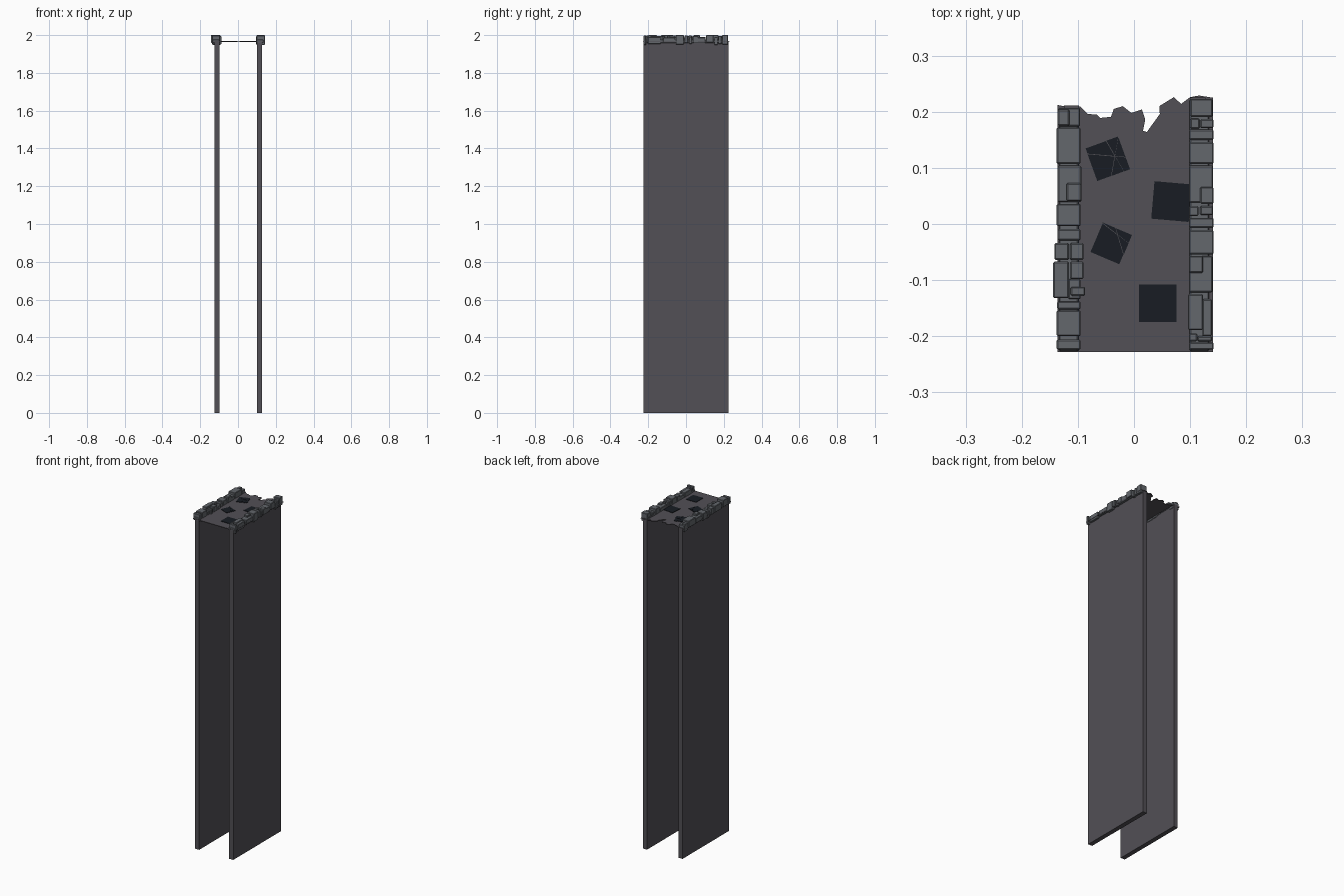
import bpy, bmesh, math, random
from mathutils import Vector, Matrix

if "Cube" in bpy.data.objects:
    bpy.data.objects.remove(bpy.data.objects["Cube"])

random.seed(4)


def material(name, rgb):
    m = bpy.data.materials.new(name)
    m.diffuse_color = (*rgb, 1)
    m.use_nodes = True
    m.node_tree.nodes["Principled BSDF"].inputs["Base Color"].default_value = m.diffuse_color
    return m


WALL = material("wall_grey", (0.085, 0.08, 0.092))
STONE = material("stone_grey", (0.125, 0.135, 0.15))
DARK = material("dark_tile", (0.009, 0.012, 0.017))


def finish(name, bm, mat):
    bmesh.ops.recalc_face_normals(bm, faces=bm.faces)
    me = bpy.data.meshes.new(name)
    bm.to_mesh(me)
    bm.free()
    ob = bpy.data.objects.new(name, me)
    me.materials.append(mat)
    bpy.context.collection.objects.link(ob)
    return ob


def add_box(bm, x0, x1, y0, y1, z0, z1):
    mtx = Matrix.Translation(((x0 + x1) / 2, (y0 + y1) / 2, (z0 + z1) / 2)) \
        @ Matrix.Diagonal((x1 - x0, y1 - y0, z1 - z0, 1))
    bmesh.ops.create_cube(bm, size=1, matrix=mtx)


# Tall side walls
for name, x0, x1, y1 in (("left_wall", -0.125, -0.098, 0.211), ("right_wall", 0.10, 0.127, 0.225)):
    bm = bmesh.new()
    add_box(bm, x0, x1, -0.226, y1, 0, 1.97)
    finish(name, bm, WALL)

# Walkway slab with a broken back edge
edge = [(-.136, .212), (-.12, .209), (-.095, .209), (-.082, .196), (-.066, .195), (-.06, .189),
        (-.041, .191), (-.036, .205), (-.02, .21), (-.005, .198), (.014, .204), (.02, .186),
        (.016, .166), (.023, .164), (.046, .196), (.045, .21), (.071, .226), (.084, .214),
        (.1, .226), (.116, .229), (.141, .225)]
bm = bmesh.new()
outline = [(.141, -.228), (-.136, -.228)] + edge
face = bm.faces.new([bm.verts.new((x, y, 1.963)) for x, y in outline])
ext = bmesh.ops.extrude_face_region(bm, geom=[face])
bmesh.ops.translate(bm, vec=(0, 0, 0.004),
                    verts=[g for g in ext["geom"] if isinstance(g, bmesh.types.BMVert)])
finish("walkway_slab", bm, WALL)


# Stone blocks along both edges: x0, x1, y0, y1, height level (0 low, 1 high)
left = [(-.135, -.096, .174, .207, 0), (-.136, -.115, .175, .204, 1), (-.138, -.095, .107, .172, 1),
        (-.136, -.094, .039, .104, 0), (-.12, -.094, .041, .073, 1), (-.138, -.095, -.004, .036, 1),
        (-.136, -.095, -.029, -.009, 0), (-.142, -.116, -.064, -.034, 1), (-.114, -.09, -.064, -.034, 0),
        (-.144, -.116, -.132, -.067, 1), (-.114, -.09, -.098, -.067, 1), (-.117, -.095, -.134, -.098, 0),
        (-.113, -.087, -.128, -.112, 1), (-.137, -.095, -.152, -.138, 0), (-.138, -.095, -.2, -.154, 1),
        (-.138, -.095, -.224, -.206, 1)]
right = [(.1, .14, .191, .223, 1), (.1, .117, .17, .188, 0), (.118, .142, .171, .187, 1),
         (.098, .142, .15, .168, 0), (.098, .142, .107, .146, 1), (.098, .141, .038, .104, 0),
         (.118, .142, .036, .066, 1), (.098, .115, .014, .032, 1), (.118, .141, .016, .032, 0),
         (.098, .142, -.007, .011, 1), (.098, .142, -.054, -.011, 1), (.098, .14, -.122, -.057, 0),
         (.098, .123, -.087, -.057, 1), (.096, .123, -.189, -.125, 1), (.122, .139, -.2, -.134, 0),
         (.098, .113, -.209, -.195, 1), (.113, .139, -.209, -.2, 0), (.098, .142, -.224, -.211, 1)]
for name, blocks in (("left_stones", left), ("right_stones", right)):
    bm = bmesh.new()
    for x0, x1, y0, y1, high in blocks:
        top = 1.988 + random.uniform(-.002, .002)
        if high:
            top = random.choice((1.994, 1.997, 2.0))
        add_box(bm, x0, x1, y0, y1, random.uniform(1.948, 1.962), top)
    # mortar bed between the blocks
    s = -1 if name == "left_stones" else 1
    xs = sorted((s * .099, s * .134))
    add_box(bm, *xs, -.226, .207 if s < 0 else .222, 1.958, 1.977)
    ob = finish(name, bm, STONE)
    bev = ob.modifiers.new("worn_edges", 'BEVEL')
    bev.width = 0.0022
    bev.segments = 1


# Dark floor tiles, some cracked: centre x, y, size, turn, cuts (offset, angle)
tiles = [(-.047, .116, .063, 20, [(.006, 65), (-.012, 150), (.014, 10)]),
         (.067, .04, .067, -5, []),
         (-.041, -.035, .058, -23, [(.016, 40), (.02, 75)]),
         (.042, -.141, .067, 0, [])]
for i, (cx, cy, size, turn, cuts) in enumerate(tiles):
    bm = bmesh.new()
    bmesh.ops.create_grid(bm, x_segments=1, y_segments=1, size=size / 2)
    for off, ang in cuts:
        n = Vector((math.cos(math.radians(ang)), math.sin(math.radians(ang)), 0))
        bmesh.ops.bisect_plane(bm, geom=bm.verts[:] + bm.edges[:] + bm.faces[:],
                               plane_co=n * off, plane_no=n)
    bmesh.ops.split_edges(bm, edges=bm.edges[:])
    for f in bm.faces:
        c = f.calc_center_median()
        if cuts:
            for v in f.verts:
                v.co = c + (v.co - c) * 0.96
    ext = bmesh.ops.extrude_face_region(bm, geom=bm.faces[:])
    bmesh.ops.translate(bm, vec=(0, 0, 0.004),
                        verts=[g for g in ext["geom"] if isinstance(g, bmesh.types.BMVert)])
    ob = finish(f"floor_tile_{i + 1}", bm, DARK)
    ob.location = (cx, cy, 1.9655)
    ob.rotation_euler.z = math.radians(turn)
